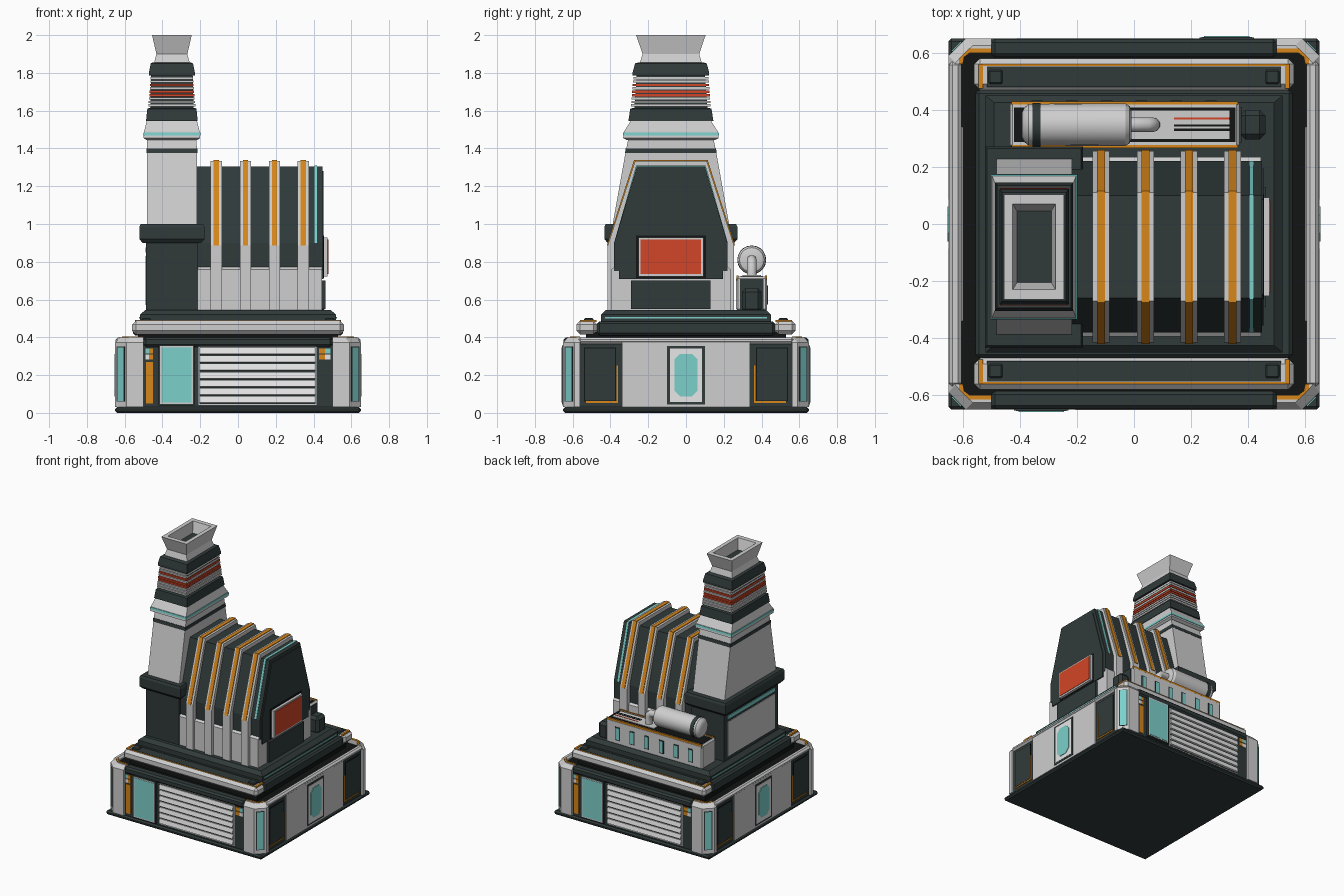
import bpy, bmesh, math

cube = bpy.data.objects.get("Cube")
if cube:
    bpy.data.objects.remove(cube, do_unlink=True)


def material(name, red, green, blue):
    mat = bpy.data.materials.new(name)
    mat.use_nodes = True
    mat.diffuse_color = (red, green, blue, 1)
    mat.node_tree.nodes["Principled BSDF"].inputs["Base Color"].default_value = (red, green, blue, 1)
    return mat


LIGHT = material("light_grey", .62, .62, .62)
WHITE = material("white", .86, .86, .86)
DARK = material("dark_slate", .03, .042, .042)
BLACK = material("black", .006, .007, .007)
TEAL = material("teal", .2, .63, .6)
ORANGE = material("orange", .68, .24, .01)
RED = material("red", .65, .06, .02)


def loft(name, mat, rings, caps=True):
    """Skin a list of equal rings of points and cap both ends."""
    bm = bmesh.new()
    loops = [[bm.verts.new(p) for p in ring] for ring in rings]
    n = len(loops[0])
    for low, high in zip(loops, loops[1:]):
        for i in range(n):
            j = (i + 1) % n
            bm.faces.new((low[i], low[j], high[j], high[i]))
    if caps:
        bm.faces.new(loops[0])
        bm.faces.new(loops[-1])
    bmesh.ops.recalc_face_normals(bm, faces=bm.faces)
    mesh = bpy.data.meshes.new(name)
    bm.to_mesh(mesh)
    bm.free()
    mesh.materials.append(mat)
    obj = bpy.data.objects.new(name, mesh)
    bpy.context.collection.objects.link(obj)
    return obj


def box(name, mat, x, y, z, bevel=0):
    (a, b), (c, d) = sorted(x), sorted(y)
    corners = [(a, c), (b, c), (b, d), (a, d)]
    obj = loft(name, mat, [[(*p, h) for p in corners] for h in z])
    if bevel:
        mod = obj.modifiers.new("chamfer", "BEVEL")
        mod.width, mod.segments = bevel, 1
    return obj


def sym(half, mid=0):
    return (mid - half, mid + half)


def stack(name, mat, rings, cx=0, cy=0):
    """Stacked rectangles given as height, half width, half depth."""
    signs = [(-1, -1), (1, -1), (1, 1), (-1, 1)]
    return loft(name, mat, [[(cx + s * w, cy + t * d, z) for s, t in signs] for z, w, d in rings])


def arch(name, mat, half, x, grow=0):
    """Symmetric side profile of (half depth, height) extruded along x."""
    pts = [(MID - h - grow, z) for h, z in half] + [(MID + h + grow, z) for h, z in reversed(half)]
    top = max(z for h, z in half)
    pts = [(y, z + (grow if z == top else 0)) for y, z in pts]
    return loft(name, mat, [[(u, y, z) for y, z in pts] for u in x])


MID = -.08    # depth centre of tower and engine
TOWER = -.35  # sideways centre of tower

# Base core and foot
box("foot_slab", DARK, sym(.65), sym(.65), (0, .03), .01)
box("base_core", BLACK, sym(.615), sym(.615), (.03, .37))

for s in (-1, 1):
    # Front and back walls, each a half turn of the other
    box("wall", DARK, sym(.5), (s * .6, s * .635), (.03, .36))
    box("wall_rim", DARK, sym(.5), (s * .585, s * .648), (.35, .4), .012)
    box("window_frame", DARK, (-s * -.42, -s * -.23) if s > 0 else (-.42, -.23), (s * .6, s * .654), (.04, .36))
    box("window_border", LIGHT, (s * .413, s * .237), (s * .65, s * .656), (.048, .353))
    box("window_glass", TEAL, (s * .405, s * .245), (s * .65, s * .658), (.055, .345))
    box("louvre_frame", LIGHT, (s * .21, s * -.415), (s * .62, s * .637), (.042, .352))
    box("louvre_recess", DARK, (s * .205, s * -.41), (s * .62, s * .639), (.047, .347))
    for i in range(7):
        z = .05 + i * .043
        slat = [(.63, z), (.652, z + .004), (.645, z + .036), (.63, z + .036)]
        loft("louvre_slat", WHITE, [[(x * s, y * s, h) for y, h in slat] for x in (.205, -.41)])
    box("orange_panel", ORANGE, (s * .488, s * .45), (s * .63, s * .64), (.05, .27))
    for side, (near, far) in {"left": (.45, .49), "right": (-.43, -.49)}.items():
        mid = (near + far) / 2
        for name, mat, x, z in (("lamp_teal", TEAL, (mid, far), .315), ("lamp_orange", ORANGE, (near, mid), .315),
                                ("lamp_white", WHITE, (mid, far), .282), ("lamp_amber", ORANGE, (near, mid), .282)):
            box(side + "_" + name, mat, (x[0] * s, x[1] * s), (s * .63, s * .641), (z, z + .027))

    # Side walls with door
    box("side_wall", LIGHT, (s * .6, s * .645), sym(.34), (.03, .385))
    box("side_rim", LIGHT, (s * .605, s * .648), sym(.57), (.365, .4), .012)
    box("door_frame", DARK, (s * .64, s * .648), sym(.1), (.045, .355))
    box("door", WHITE, (s * .64, s * .65), sym(.085), (.058, .342))
    w, h, c = .062, .112, .03
    octagon = [(w, h - c), (w - c, h), (c - w, h), (-w, h - c), (-w, c - h), (c - w, -h), (w - c, -h), (w, c - h)]
    loft("door_glass", TEAL, [[(s * x, y, z + .2) for y, z in octagon] for x in (.645, .654)])

    # Second tier rails
    box("rail", LIGHT, sym(.56), (s * .47, s * .58), (.415, .488), .02)
    box("rail_top", DARK, sym(.515), (s * .48, s * .552), (.48, .492))
    box("rail_line", ORANGE, sym(.53), (s * .553, s * .56), (.48, .491))

    for t in (-1, 1):
        # Dark side panels with orange edging
        box("side_panel", DARK, (s * .6, s * .635), (t * .34, t * .56), (.03, .37))
        box("panel_inset", BLACK, (s * .63, s * .638), (t * .37, t * .54), (.06, .345))
        box("panel_plate", DARK, (s * .63, s * .64), (t * .375, t * .535), (.065, .34))
        box("panel_edge", ORANGE, (s * .63, s * .641), (t * .36, t * .369), (.055, .25))
        box("panel_foot", ORANGE, (s * .63, s * .641), (t * .36, t * .53), (.053, .062))

        # Chamfered corner posts
        outer = [(.5, .65), (.59, .65), (.65, .59), (.65, .56)]
        inner = [(.6, .56), (.595, .585), (.575, .6), (.5, .6)]
        rings = [[(s * x, t * y, z) for x, y in outer + inner] for z in (.03, .372)]
        rings.append([(s * (x - .025 * (x > .58)), t * (y - .025 * (y > .58)), .402) for x, y in outer]
                     + [(s * x, t * y, .402) for x, y in inner])
        loft("corner_post", LIGHT, rings)
        line = [(.5, .615), (.578, .615), (.613, .58), (.613, .56)]
        loft("post_line", ORANGE, [[(s * x, t * y, z) for x, y in line + inner] for z in (.395, .405)])
        for name, mat, a, out in (("strip_frame", DARK, .009, .001), ("corner_strip", TEAL, .014, .003)):
            ends = [(.59 + a + out, .65 - a + out), (.65 - a + out, .59 + a + out),
                    (.64 - a, .58 + a), (.58 + a, .64 - a)]
            loft(name, mat, [[(s * x, t * y, z) for x, y in ends] for z in (.05 + a, .36 - a)])
        box("rail_corner", ORANGE, (s * .53, s * .545), (t * .475, t * .56), (.48, .493))
        box("rail_cap", DARK, (s * .46, s * .51), (t * .49, t * .54), (.48, .502), .006)

# Stepped plinth
box("tier_neck", BLACK, sym(.53), sym(.53), (.36, .43))
box("tier", DARK, sym(.555), sym(.47), (.41, .485), .012)
stack("plinth", DARK, [(.48, .52, .45), (.52, .52, .45), (.545, .49, .425)])
for s in (-1, 1):
    box("plinth_light", TEAL, (s * .51, s * .523), sym(.43), (.5, .508))

# Tower base and collar
stack("tower_base", DARK, [(.54, .137, .32), (.95, .137, .32)], TOWER, MID)
stack("tower_collar", DARK, [(.9, .155, .335), (.92, .172, .352), (.985, .172, .352), (1, .165, .345)], TOWER, MID)
box("tower_side_panel", LIGHT, (-.491, -.48), sym(.28, MID), (.57, .83))
box("tower_side_light", TEAL, (-.491, -.48), sym(.28, MID), (.85, .875))

# Tapered shaft with bands
stack("shaft", LIGHT, [(1, .132, .308), (1.38, .132, .24), (1.55, .13, .205)], TOWER, MID)
stack("shaft_band", DARK, [(1.375, .135, .243), (1.4, .135, .239)], TOWER, MID)
stack("shaft_ring", LIGHT, [(1.445, .135, .235), (1.455, .15, .253), (1.49, .147, .248), (1.55, .132, .21)], TOWER, MID)
stack("ring_light", TEAL, [(1.468, .152, .255), (1.484, .151, .253)], TOWER, MID)
stack("lower_band", DARK, [(1.545, .137, .225), (1.61, .13, .215), (1.615, .12, .2)], TOWER, MID)
stack("rib_core", DARK, [(1.6, .115, .195), (1.8, .11, .18)], TOWER, MID)
for i in range(9):
    z, shrink = 1.622 + i * .018, i * .0015
    rib = RED if i in (3, 4, 6) else LIGHT
    stack("cooling_rib", rib, [(z, .124 - shrink, .211 - shrink), (z + .012, .124 - shrink, .211 - shrink)], TOWER, MID)
stack("upper_band", DARK, [(1.785, .122, .203), (1.8, .122, .203), (1.85, .112, .19), (1.856, .1, .17)], TOWER, MID)

# Flared hollow mouth
stack("mouth", LIGHT, [(1.85, .095, .165), (1.9, .082, .15), (2, .105, .184),
                       (2, .075, .15), (1.92, .06, .125)], TOWER, MID)
stack("mouth_floor", DARK, [(1.915, .06, .125), (1.922, .06, .125)], TOWER, MID)

# Engine block
arch("engine_foot", LIGHT, [(.315, .54), (.315, .76), (.29, .78)], (-.22, .445))
shell = [(.3, .75), (.3, .9), (.18, 1.305)]
arch("engine_shell", DARK, shell, (-.22, .448))
arch("end_plate", DARK, [(.275, .71), (.275, .9), (.165, 1.28)], (.44, .453))
arch("shell_light", TEAL, [(.297, .9), (.18, 1.305)], (.404, .419), .004)

# Fins with orange strips
for x in (-.115, .04, .193, .345):
    arch("fin", LIGHT, [(.335, .54), (.335, .885), (.19, 1.333)], sym(.03, x))
    arch("fin_strip", ORANGE, [(.335, .885), (.19, 1.333)], sym(.014, x), .005)

# Red screen and lower hatch
for name, mat, x, half, z in (("screen_surround", BLACK, .456, .185, (.715, .94)),
                              ("screen_frame", LIGHT, .475, .172, (.722, .928)),
                              ("screen", RED, .478, .16, (.735, .917)),
                              ("hatch", DARK, .462, .21, (.55, .7))):
    box(name, mat, (.43, x), sym(half, MID), z)

# Pipe bed with windows
BED = .348
box("pipe_bed", LIGHT, (-.435, .37), sym(.082, BED), (.54, .722), .01)
box("bed_recess", BLACK, (-.42, .355), sym(.06, BED), (.7, .725))
for s in (-1, 1):
    box("bed_line", ORANGE, (-.43, .365), sym(.005, BED + s * .076), (.7, .727))
box("bed_plate", LIGHT, (-.01, .335), sym(.05, BED), (.7, .729))
for name, mat, y in (("red_line", RED, .37), ("black_line", BLACK, .345), ("lower_line", BLACK, .33)):
    box(name, mat, (.14, .335), sym(.004, y), (.72, .731))
for i in range(6):
    x = -.34 + i * .122
    box("bed_window_frame", DARK, sym(.02, x), (.42, .433), (.575, .675))
    box("bed_window", TEAL, sym(.014, x), (.42, .435), (.582, .668))
box("bed_end", DARK, (.36, .376), sym(.062, BED), (.54, .71))
box("end_housing", DARK, (.37, .46), sym(.052, BED), (.53, .66), .02)


# Storage tank
def lathe(name, mat, profile):
    turns = [math.tau * i / 20 for i in range(20)]
    obj = loft(name, mat, [[(x, BED + r * math.cos(a), .81 + r * math.sin(a)) for a in turns] for x, r in profile])
    obj.data.shade_smooth()
    obj.data.set_sharp_from_angle(angle=math.radians(30))


lathe("tank", LIGHT, [(-.392, .045), (-.385, .06), (-.37, .073), (-.03, .075), (-.015, .065), (-.008, .045)])
lathe("tank_band", DARK, [(-.355, .07), (-.355, .0765), (-.327, .0765), (-.327, .07)])

# Tank outlet elbow
curve = bpy.data.curves.new("tank_outlet", "CURVE")
curve.dimensions, curve.bevel_depth, curve.bevel_resolution = "3D", .026, 3
path = curve.splines.new("POLY")
path.points.add(3)
for point, (x, z) in zip(path.points, [(-.02, .81), (.045, .81), (.066, .79), (.066, .72)]):
    point.co = (x, BED, z, 1)
curve.materials.append(LIGHT)
bpy.context.collection.objects.link(bpy.data.objects.new("tank_outlet", curve))
